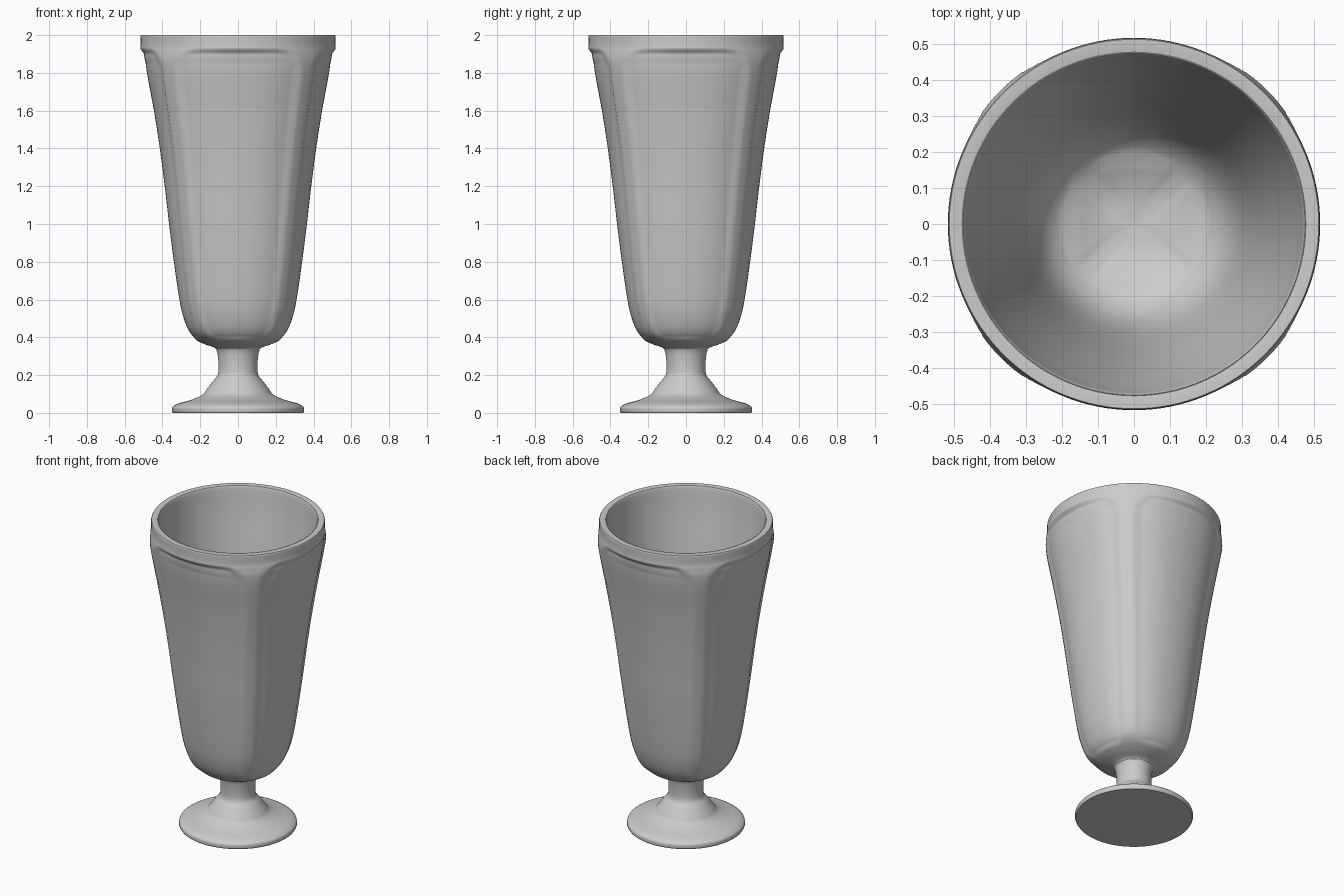
import bpy, bmesh, math

if "Cube" in bpy.data.objects:
    bpy.data.objects.remove(bpy.data.objects["Cube"])

SIDES = 128


def smooth_path(pts, steps):
    """Catmull-Rom curve through (radius, height) points."""
    out = []
    for i in range(len(pts) - 1):
        p0, p1, p2, p3 = (pts[max(0, min(len(pts) - 1, i + k))] for k in (-1, 0, 1, 2))
        for s in range(steps):
            t = s / steps
            out.append(tuple(0.5 * (2 * b + (c - a) * t + (2 * a - 5 * b + 4 * c - d) * t * t
                                    + (3 * b - a - 3 * c + d) * t ** 3)
                             for a, b, c, d in zip(p0, p1, p2, p3)))
    return out + [pts[-1]]


def lerp_table(table, z):
    for (z0, v0), (z1, v1) in zip(table, table[1:]):
        if z0 <= z <= z1:
            return v0 + (v1 - v0) * (z - z0) / (z1 - z0)
    return 0.0


def lathe(name, path, inset=None):
    """Revolve a path; inset(angle, r, z) pushes the surface inwards. Ends are closed."""
    bm = bmesh.new()
    rings = []
    for r, z in path:
        ring = []
        for k in range(SIDES):
            a = 2 * math.pi * k / SIDES
            q = r - (inset(a, r, z) if inset else 0)
            ring.append(bm.verts.new((q * math.cos(a), q * math.sin(a), z)))
        rings.append(ring)
    for lo, hi in zip(rings, rings[1:]):
        for k in range(SIDES):
            n = (k + 1) % SIDES
            bm.faces.new((lo[k], lo[n], hi[n], hi[k]))
    bm.faces.new(rings[0][::-1])
    bm.faces.new(rings[-1])
    bmesh.ops.recalc_face_normals(bm, faces=bm.faces)
    mesh = bpy.data.meshes.new(name)
    bm.to_mesh(mesh)
    bm.free()
    obj = bpy.data.objects.new(name, mesh)
    bpy.context.collection.objects.link(obj)
    bpy.context.view_layer.objects.active = obj
    obj.select_set(True)
    bpy.ops.object.shade_smooth_by_angle(angle=math.radians(40))
    obj.select_set(False)
    return obj


# Four rounded panels pressed into the bowl, ridges on the diagonals
DEPTH = [(0.36, 0.012), (0.43, 0.02), (0.6, 0.024), (1.0, 0.027),
         (1.6, 0.036), (1.85, 0.035), (1.95, 0.014)]
Z_LOW, Z_HIGH = 0.375, 1.935


def panel_inset(a, r, z):
    if not Z_LOW < z < Z_HIGH:
        return 0.0
    t = (a + math.pi / 4) % (math.pi / 2) - math.pi / 4
    corner = 0.26 * r
    dx = abs(t) * r - 0.70 * r + corner
    dz = abs(z - (Z_LOW + Z_HIGH) / 2) - (Z_HIGH - Z_LOW) / 2 + corner
    dist = min(max(dx, dz), 0) + math.hypot(max(dx, 0), max(dz, 0)) - corner
    m = max(0.0, min(1.0, -dist / 0.035))
    m = m * m * (3 - 2 * m)
    return lerp_table(DEPTH, z) * m * (0.35 + 0.65 * math.cos(2 * t) ** 2)


# Bowl: outside wall, flat lip, inside wall
outer = smooth_path([(0.105, 0.322), (0.125, 0.345), (0.185, 0.367), (0.24, 0.395), (0.28, 0.435),
                     (0.312, 0.51), (0.336, 0.61), (0.365, 0.8), (0.392, 1.0), (0.418, 1.2),
                     (0.447, 1.4), (0.481, 1.6), (0.514, 1.78), (0.524, 1.86), (0.521, 1.91),
                     (0.516, 1.945), (0.516, 1.995)], 9)
inner = smooth_path([(0.478, 2.0), (0.47, 1.985), (0.455, 1.85), (0.42, 1.6), (0.365, 1.2),
                     (0.315, 0.8), (0.275, 0.6), (0.215, 0.5), (0.11, 0.45), (0.005, 0.44)], 6)
inner_start = len(outer)
lathe("bowl", outer + [(0.513, 2.0)] + inner,
      lambda a, r, z, top=0.0: panel_inset(a, r, z) if r > 0.5 or
      r > lerp_table([(0.3, 0.0), (0.44, 0.0), (0.5, 0.26), (0.6, 0.3), (0.8, 0.335), (1.2, 0.39),
                      (1.6, 0.45), (1.86, 0.48), (2.0, 0.5)], z) else 0.0)

# Stem and foot
foot = [(0.345, 0.0), (0.35, 0.008)] + smooth_path(
    [(0.35, 0.012), (0.346, 0.032), (0.315, 0.05), (0.245, 0.07), (0.19, 0.095), (0.165, 0.125),
     (0.135, 0.165), (0.108, 0.2), (0.103, 0.25), (0.108, 0.31), (0.115, 0.335)], 6)
lathe("stem_and_foot", foot + [(0.11, 0.36)])
